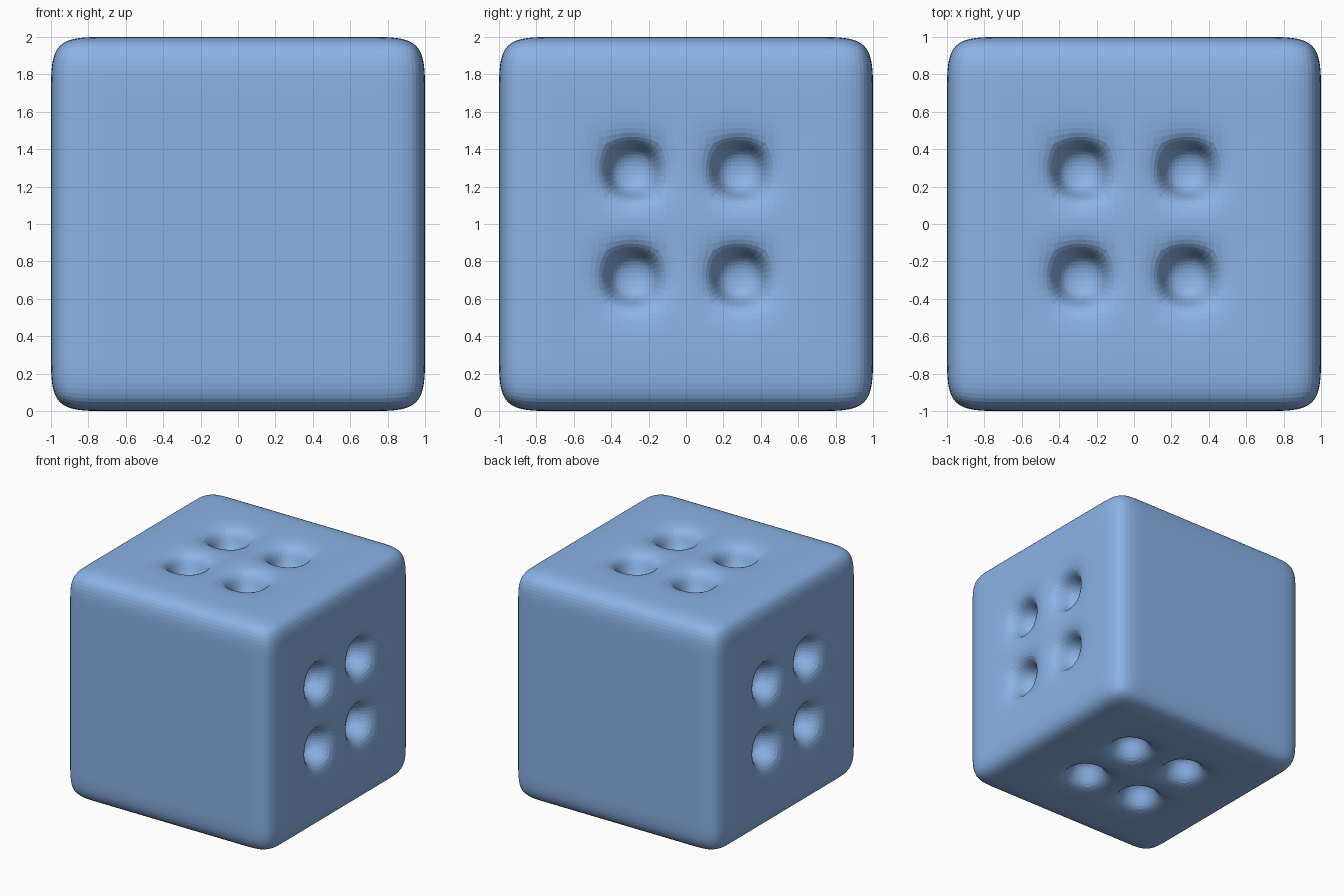
import bpy, bmesh

if "Cube" in bpy.data.objects:
    bpy.data.objects.remove(bpy.data.objects["Cube"])

CELL = 2 / 7      # the cube is a 7 x 7 grid per side
DEPTH = 0.22

# Cube body, gridded so subdivision rounds its edges
bm = bmesh.new()
bmesh.ops.create_cube(bm, size=2)
bmesh.ops.subdivide_edges(bm, edges=bm.edges[:], cuts=6, use_grid_fill=True)
bm.normal_update()

# Four dimples on each of the left, right, top and bottom sides
def is_dimple(face):
    if abs(face.normal.y) > 0.5:
        return False
    c = face.calc_center_median()
    u, v = (c.y, c.z) if abs(face.normal.x) > 0.5 else (c.x, c.y)
    return abs(abs(u) - CELL) < 0.01 and abs(abs(v) - CELL) < 0.01

pits = [f for f in bm.faces if is_dimple(f)]
for face in bmesh.ops.extrude_discrete_faces(bm, faces=pits)["faces"]:
    shift = -face.normal * DEPTH
    bmesh.ops.translate(bm, verts=face.verts[:], vec=shift)

bmesh.ops.translate(bm, verts=bm.verts[:], vec=(0, 0, 1))
bmesh.ops.recalc_face_normals(bm, faces=bm.faces[:])

mesh = bpy.data.meshes.new("dimpled_cube")
bm.to_mesh(mesh)
bm.free()
cube = bpy.data.objects.new("dimpled_cube", mesh)
bpy.context.collection.objects.link(cube)

# Fine rounding, flat faces
sub = cube.modifiers.new("rounding", 'SUBSURF')
sub.levels = sub.render_levels = 3

# Blue colour
blue = bpy.data.materials.new("blue")
blue.diffuse_color = (0.26, 0.45, 0.8, 1)
blue.use_nodes = True
blue.node_tree.nodes["Principled BSDF"].inputs["Base Color"].default_value = blue.diffuse_color
mesh.materials.append(blue)
